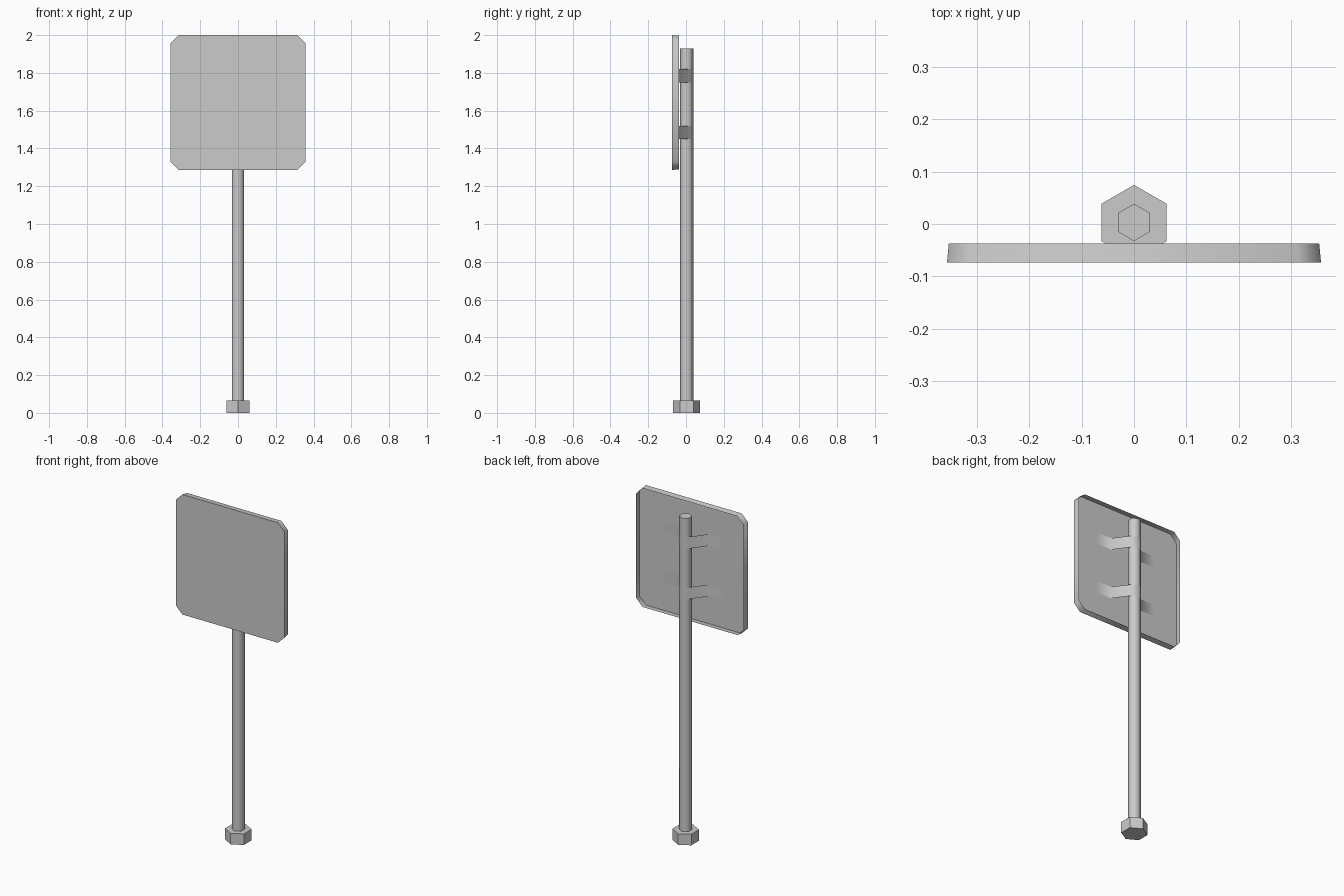
import bpy, bmesh, math

if "Cube" in bpy.data.objects:
    bpy.data.objects.remove(bpy.data.objects["Cube"])

POLE_Y = 0.003


def finish(name, bm, angle):
    """Turn a bmesh into an object, smooth below the given angle."""
    mesh = bpy.data.meshes.new(name)
    bm.to_mesh(mesh)
    bm.free()
    for p in mesh.polygons:
        p.use_smooth = True
    mesh.set_sharp_from_angle(angle=math.radians(angle))
    ob = bpy.data.objects.new(name, mesh)
    bpy.context.collection.objects.link(ob)
    return ob


def hex_prism(name, radius, z0, z1, angle):
    """Six-sided post with corners pointing along y."""
    bm = bmesh.new()
    ring = []
    for i in range(6):
        a = math.radians(90 + 60 * i)
        ring.append(bm.verts.new((radius * math.cos(a), POLE_Y + radius * math.sin(a), z0)))
    bottom = bm.faces.new(ring)
    top = bmesh.ops.extrude_face_region(bm, geom=[bottom], use_keep_orig=True)
    bmesh.ops.translate(bm, vec=(0, 0, z1 - z0),
                        verts=[v for v in top["geom"] if isinstance(v, bmesh.types.BMVert)])
    bmesh.ops.recalc_face_normals(bm, faces=bm.faces)
    return finish(name, bm, angle)


def strap(name, z0, z1):
    """Thin sheet strap lying on the panel and bent round the pole."""
    half = [(0.20, -0.072), (0.10, -0.072), (0.031, 0.022)]
    path = half + [(0, 0.0395)] + [(-x, y) for x, y in reversed(half)]
    bm = bmesh.new()
    cols = [[bm.verts.new((x, y, z)) for z in (z0, z1)] for x, y in path]
    for a, b in zip(cols, cols[1:]):
        bm.faces.new((a[0], b[0], b[1], a[1]))
    return finish(name, bm, 80)


def sign_panel():
    """Square sheet with cut corners and a folded rim at the back."""
    zc, cut = 1.643, 0.042

    def loop(h, y):
        k = h - cut
        pts = [(-k, -h), (k, -h), (h, -k), (h, k), (k, h), (-k, h), (-h, k), (-h, -k)]
        return [bm.verts.new((x, y, zc + z)) for x, z in pts]

    bm = bmesh.new()
    front, back = loop(0.357, -0.0735), loop(0.3535, -0.037)
    bm.faces.new(front)
    for i in range(8):
        j = (i + 1) % 8
        bm.faces.new((front[j], front[i], back[i], back[j]))
    return finish("sign_panel", bm, 60)


# Post and foot
hex_prism("pole", 0.0355, 0.0, 1.93, 70)
hex_prism("base_collar", 0.0715, 0.0, 0.066, 30)

# Sign plate
sign_panel()

# Mounting straps
strap("upper_strap", 1.75, 1.82)
strap("lower_strap", 1.45, 1.52)
